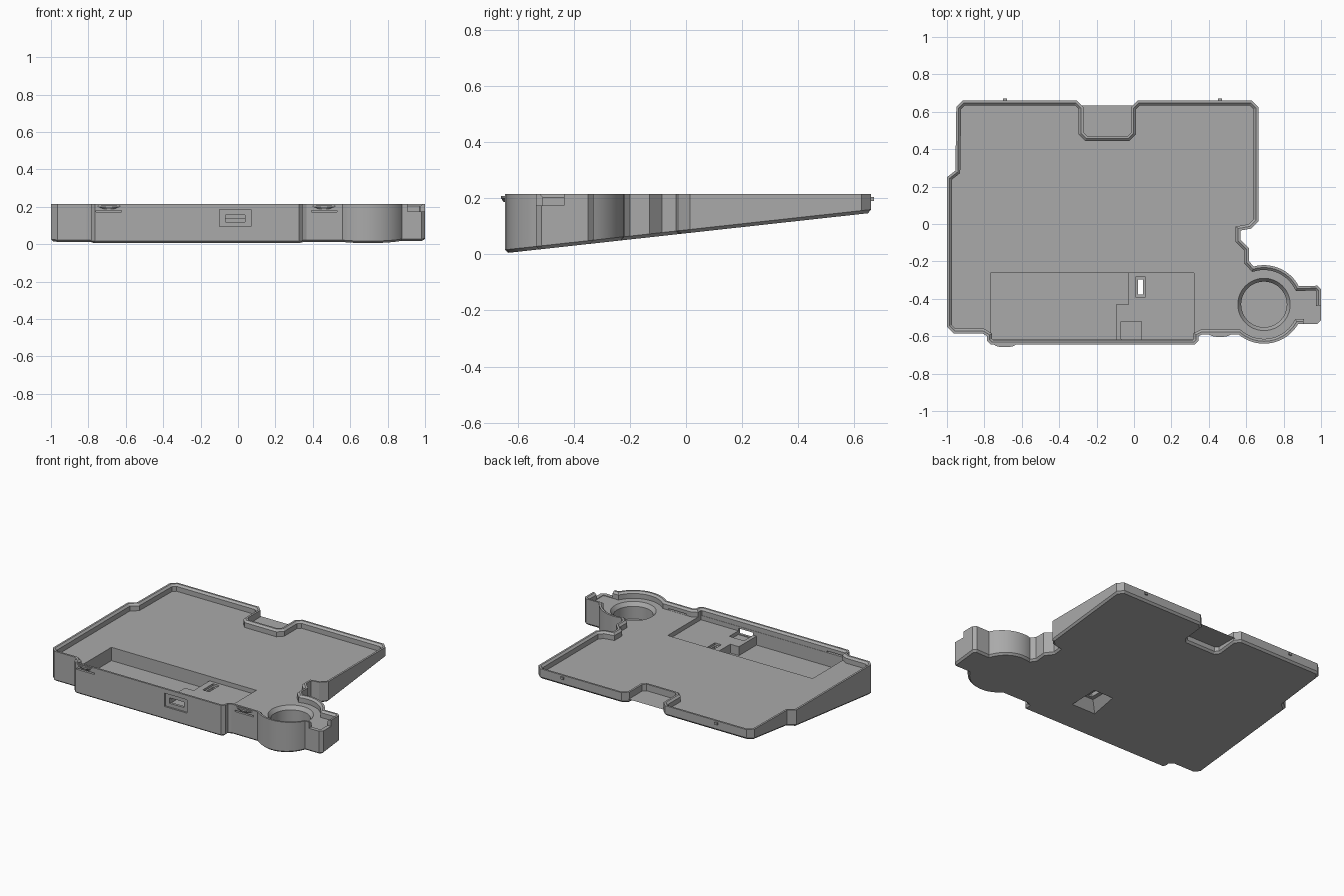
import bpy, bmesh, math
from mathutils import Vector

if "Cube" in bpy.data.objects:
    bpy.data.objects.remove(bpy.data.objects["Cube"], do_unlink=True)

grey = bpy.data.materials.new("plain grey")
grey.use_nodes = True
COLOUR = (0.4, 0.4, 0.4, 1)
grey.diffuse_color = COLOUR
grey.node_tree.nodes["Principled BSDF"].inputs["Base Color"].default_value = COLOUR

RIM, FLOOR, WALL = 0.215, 0.17, 0.026
CUP = Vector((0.695, -0.43))


def underside(y):
    return 0.004 + 0.11 * (y + 0.645)


def arc(start, end, radius, steps):
    angles = [math.radians(start + (end - start) * i / steps) for i in range(steps + 1)]
    return [(CUP.x + radius * math.cos(a), CUP.y + radius * math.sin(a)) for a in angles]


def inset(points, dist):
    """Mitred inward offset of a counter-clockwise outline."""
    result = []
    for i, p in enumerate(points):
        p = Vector(p)
        a = (p - Vector(points[i - 1])).normalized()
        b = (Vector(points[(i + 1) % len(points)]) - p).normalized()
        na, nb = Vector((-a.y, a.x)), Vector((-b.y, b.x))
        result.append(p + (na + nb) * dist / (1 + na.dot(nb)))
    return result


def loft(name, rings):
    """Skin a stack of equal-length counter-clockwise rings and cap both ends."""
    bm = bmesh.new()
    loops = [[bm.verts.new(p) for p in ring] for ring in rings]
    n = len(loops[0])
    for low, high in zip(loops, loops[1:]):
        for i in range(n):
            j = (i + 1) % n
            bm.faces.new((low[i], low[j], high[j], high[i]))
    caps = [bm.faces.new(loops[0][::-1]), bm.faces.new(loops[-1])]
    bmesh.ops.triangulate(bm, faces=caps)
    mesh = bpy.data.meshes.new(name)
    bm.to_mesh(mesh)
    bm.free()
    mesh.materials.append(grey)
    obj = bpy.data.objects.new(name, mesh)
    bpy.context.collection.objects.link(obj)
    return obj


def level(points, z):
    return [(p[0], p[1], z) for p in points]


def rect(x0, x1, y0, y1):
    return [(x0, y0), (x1, y0), (x1, y1), (x0, y1)]


def prism(name, points, z0, z1):
    return loft(name, [level(points, z0), level(points, z1)])


def carve(body, cutter):
    """Subtract the cutter, moving to the next solver if one loses the body."""
    for solver in ('EXACT', 'MANIFOLD', 'FLOAT'):
        mod = body.modifiers.new("cut", 'BOOLEAN')
        mod.operation, mod.solver, mod.object = 'DIFFERENCE', solver, cutter
        graph = bpy.context.evaluated_depsgraph_get()
        result = bpy.data.meshes.new_from_object(body.evaluated_get(graph))
        body.modifiers.remove(mod)
        xs = [v.co.x for v in result.vertices]
        if xs and max(xs) - min(xs) > 1.9:
            body.data = result
            break
    bpy.data.objects.remove(cutter, do_unlink=True)


# Tray outline, counter-clockwise from the front right corner
outline = [(-1, -0.55), (-0.965, -0.585), (-0.81, -0.585), (-0.785, -0.6),
           (-0.785, -0.625), (-0.765, -0.645), (0.325, -0.645), (0.345, -0.625),
           (0.345, -0.6), (0.365, -0.59)]
outline += arc(230, 330, 0.21, 20)
outline += [(0.98, -0.535), (1, -0.515), (1, -0.35), (0.98, -0.33)]
outline += arc(28, 105, 0.21, 16)
outline += [(0.615, -0.2), (0.615, -0.13), (0.57, -0.085), (0.57, -0.035),
            (0.625, -0.025), (0.665, 0.015), (0.665, 0.625), (0.63, 0.66),
            (0.02, 0.66), (-0.015, 0.625), (-0.015, 0.49), (-0.035, 0.47),
            (-0.25, 0.47), (-0.27, 0.49), (-0.27, 0.625), (-0.305, 0.66),
            (-0.915, 0.66), (-0.95, 0.625), (-0.955, 0.285), (-1, 0.25)]

# Wedge tray: chamfered sloping underside, thin rim, level floor
under = inset(outline, 0.012)
tray = loft("tray", [
    [(p[0], p[1], underside(p[1])) for p in under],
    [(p[0], p[1], underside(p[1]) + 0.012) for p in outline],
    level(outline, RIM),
    level(inset(outline, WALL / 2), RIM),
    level(inset(outline, WALL), RIM - 0.012),
    level(inset(outline, WALL), FLOOR)])

# Stepped compartment, raised platform, socket and tab notch
cutters = [
    prism("compartment_cutter", [(-0.765, -0.617), (-0.095, -0.617), (-0.095, -0.43),
                                 (-0.03, -0.43), (-0.03, -0.26), (-0.765, -0.26)], 0.08, 0.19),
    prism("platform_cutter", rect(-0.1, 0.32, -0.617, -0.261), 0.14, 0.192),
    prism("socket_bed_cutter", rect(-0.07, 0.04, -0.616, -0.52), 0.115, 0.191),
    prism("socket_cutter", rect(-0.068, 0.038, -0.7, -0.55), 0.12, 0.157),
    prism("socket_recess_cutter", rect(-0.098, 0.07, -0.7, -0.633), 0.095, 0.185),
    prism("tab_notch_cutter", rect(0.905, 1.1, -0.6, -0.435), 0.174, 0.3),
]

# Slot through the platform, flaring out below
SLOT = Vector((0.035, -0.337))


def slot_ring(hx, hy, z):
    return level(rect(SLOT.x - hx, SLOT.x + hx, SLOT.y - hy, SLOT.y + hy), z)


cutters.append(loft("slot_cutter", [
    slot_ring(0.11, 0.12, 0), slot_ring(0.04, 0.06, 0.09), slot_ring(0.014, 0.04, 0.091),
    slot_ring(0.014, 0.04, 0.125), slot_ring(0.024, 0.055, 0.126), slot_ring(0.024, 0.055, 0.2)]))

# Round cup with a tapered lip
cutters.append(loft("cup_cutter", [
    level(arc(0, 352.5, r, 47), z) for r, z in
    ((0.122, 0.06), (0.122, 0.145), (0.14, FLOOR), (0.14, 0.2))]))

# Snap slits in the front wall
CLIPS = ((-0.69, -0.645), (0.46, -0.59))
for x, y in CLIPS:
    cutters.append(prism("slit_cutter", rect(x - 0.068, x + 0.068, y - 0.05, y + 0.034), 0.171, 0.18))

for cutter in cutters:
    carve(tray, cutter)

# Curved snap clips at the front, small pips at the back
for i, (x, y) in enumerate(CLIPS):
    bow = [(x + 0.06 * math.cos(a), y + 0.018 * math.sin(a) + 0.004)
           for a in (math.pi + math.pi * k / 10 for k in range(11))]
    tip = [(x + (p[0] - x) * 0.4, y + (p[1] - y) * 0.4) for p in bow]
    loft(f"snap_clip_{i + 1}", [level(tip, 0.187), level(bow, 0.2), level(bow, 0.208)])
    prism(f"rear_pip_{i + 1}", rect(x - 0.01, x + 0.01, 0.655, 0.67), 0.19, 0.205)

bpy.ops.object.select_all(action='DESELECT')
tray.select_set(True)
bpy.context.view_layer.objects.active = tray
bpy.ops.object.shade_smooth_by_angle(angle=math.radians(25))
